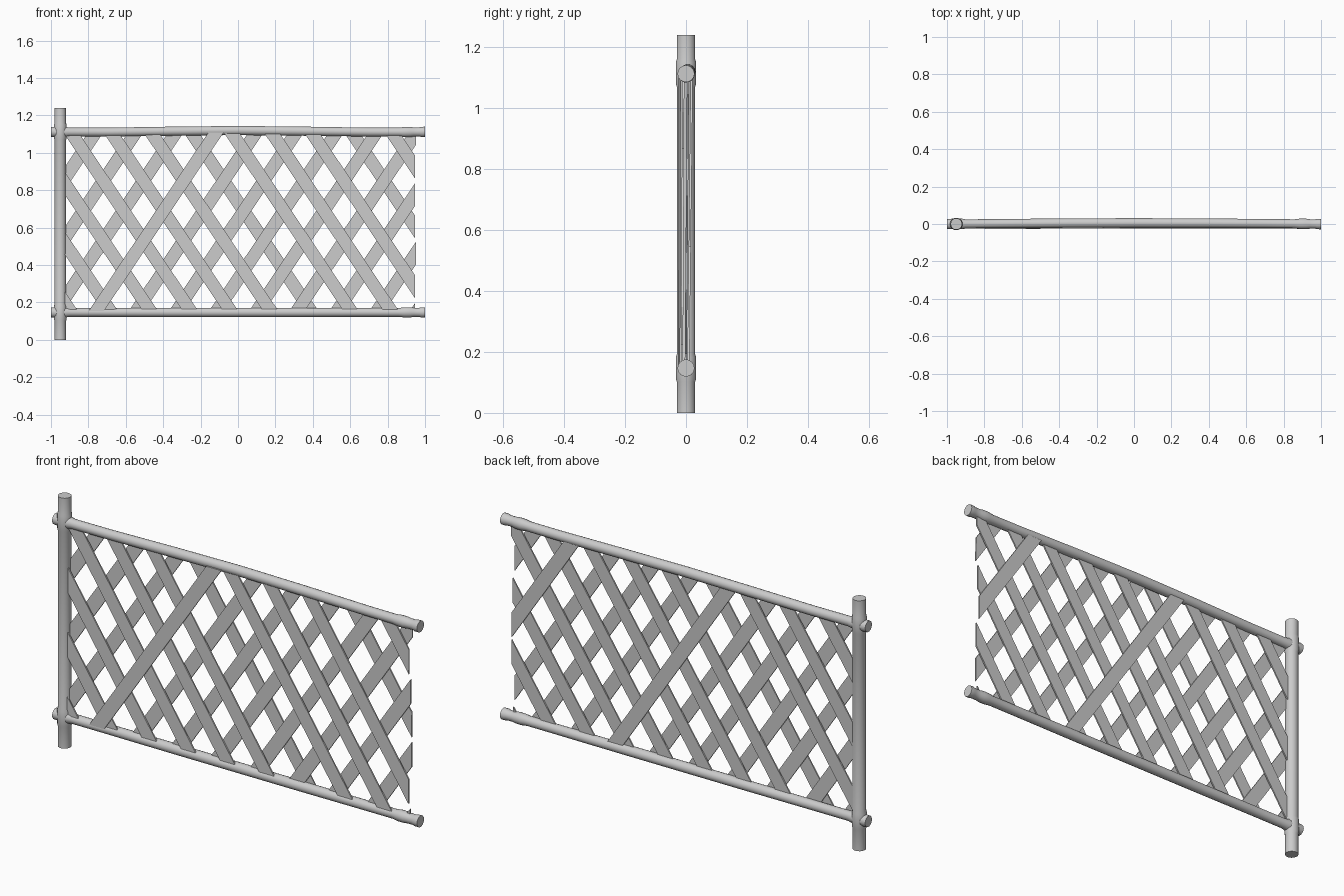
import bpy, bmesh, math
from mathutils import Vector

if "Cube" in bpy.data.objects:
    bpy.data.objects.remove(bpy.data.objects["Cube"])


def finish(name, bm, smooth):
    bmesh.ops.recalc_face_normals(bm, faces=bm.faces)
    me = bpy.data.meshes.new(name)
    bm.to_mesh(me)
    bm.free()
    ob = bpy.data.objects.new(name, me)
    bpy.context.collection.objects.link(ob)
    if smooth:
        bpy.ops.object.select_all(action='DESELECT')
        ob.select_set(True)
        bpy.context.view_layer.objects.active = ob
        bpy.ops.object.shade_smooth_by_angle(angle=math.radians(40))
    return ob


def pole(name, rings, u, v, sides=14):
    """Capped round pole through (centre, radius) rings."""
    bm = bmesh.new()
    loops = []
    for c, r in rings:
        loops.append([bm.verts.new(Vector(c) + r * (math.cos(a) * Vector(u) + math.sin(a) * Vector(v)))
                      for a in (2 * math.pi * i / sides for i in range(sides))])
    for a, b in zip(loops, loops[1:]):
        for i in range(sides):
            j = (i + 1) % sides
            bm.faces.new((a[i], a[j], b[j], b[i]))
    bm.faces.new(loops[0])
    bm.faces.new(loops[-1])
    return finish(name, bm, True)


X, Y, Z = (1, 0, 0), (0, 1, 0), (0, 0, 1)
TOP, BOTTOM = 1.115, 0.147

# Upright post, slightly swollen around both rail joints
post = [(0, .031)]
for z in (BOTTOM, TOP):
    post += [(z - .045, .031), (z - .035, .034), (z + .035, .034), (z + .045, .031)]
post.append((1.24, .031))
pole("post", [((-.95, 0, z), r) for z, r in post], X, Y)

# Horizontal rails with knots near the ends and a slight bow in the top one
stations = [(-1, .027), (-.985, .028), (-.92, .028), (-.9, .024), (-.7, .024), (-.35, .025),
            (0, .025), (.35, .025), (.7, .024), (.86, .024), (.89, .028), (.92, .028),
            (.94, .025), (.97, .025), (.98, .028), (1, .028)]
for name, z, bow in (("top_rail", TOP, .006), ("bottom_rail", BOTTOM, 0)):
    pole(name, [((x, bow * math.cos(x * 1.6), z + bow * math.cos(x * 4) * .7), r)
                for x, r in stations], Y, Z)


# Flat lattice slats, trimmed to the frame opening
def slat(name, x0, direction, y0, y1, right):
    slope, width, thick, zc = .67 * direction, .068, .007, .21
    half = width / 2 * math.sqrt(1 + slope * slope)
    bm = bmesh.new()
    bmesh.ops.create_cube(bm, size=1)
    for v in bm.verts:
        z = 1.3 if v.co.z > 0 else 0
        y = y1 if v.co.z > 0 else y0
        v.co = (x0 + slope * (z - zc) + (half if v.co.x > 0 else -half),
                y + v.co.y * thick, z)
    planes = [((-.925, 0, 0), (-1, 0, 0)), ((right, 0, 0), X),
              ((0, 0, .155), (0, 0, -1)), ((0, 0, 1.11), Z)]
    for co, no in planes:
        geom = bm.verts[:] + bm.edges[:] + bm.faces[:]
        if not geom:
            break
        cut = bmesh.ops.bisect_plane(bm, geom=geom, plane_co=co, plane_no=no, clear_outer=True)
        edges = [e for e in cut['geom_cut'] if isinstance(e, bmesh.types.BMEdge)]
        if edges:
            bmesh.ops.holes_fill(bm, edges=edges)
    if bm.faces:
        finish(name, bm, False)
    else:
        bm.free()


for k in range(-4, 13):
    x = -.72 + k * .2145
    # rising slats sit behind, apart from one laid over the front
    if k == 0:
        slat("rising_slat_front", x, 1, -.023, -.02, .945)
    else:
        slat(f"rising_slat_{k + 4}", x, 1, -.002, .008, .945 + .008 * (k % 2))
    # falling slats sit in front, apart from two laid over the back
    if k in (5, 9):
        slat(f"falling_slat_back_{k}", x, -1, .006, .021, .945)
    else:
        slat(f"falling_slat_{k + 4}", x, -1, -.014, -.008, .945)
